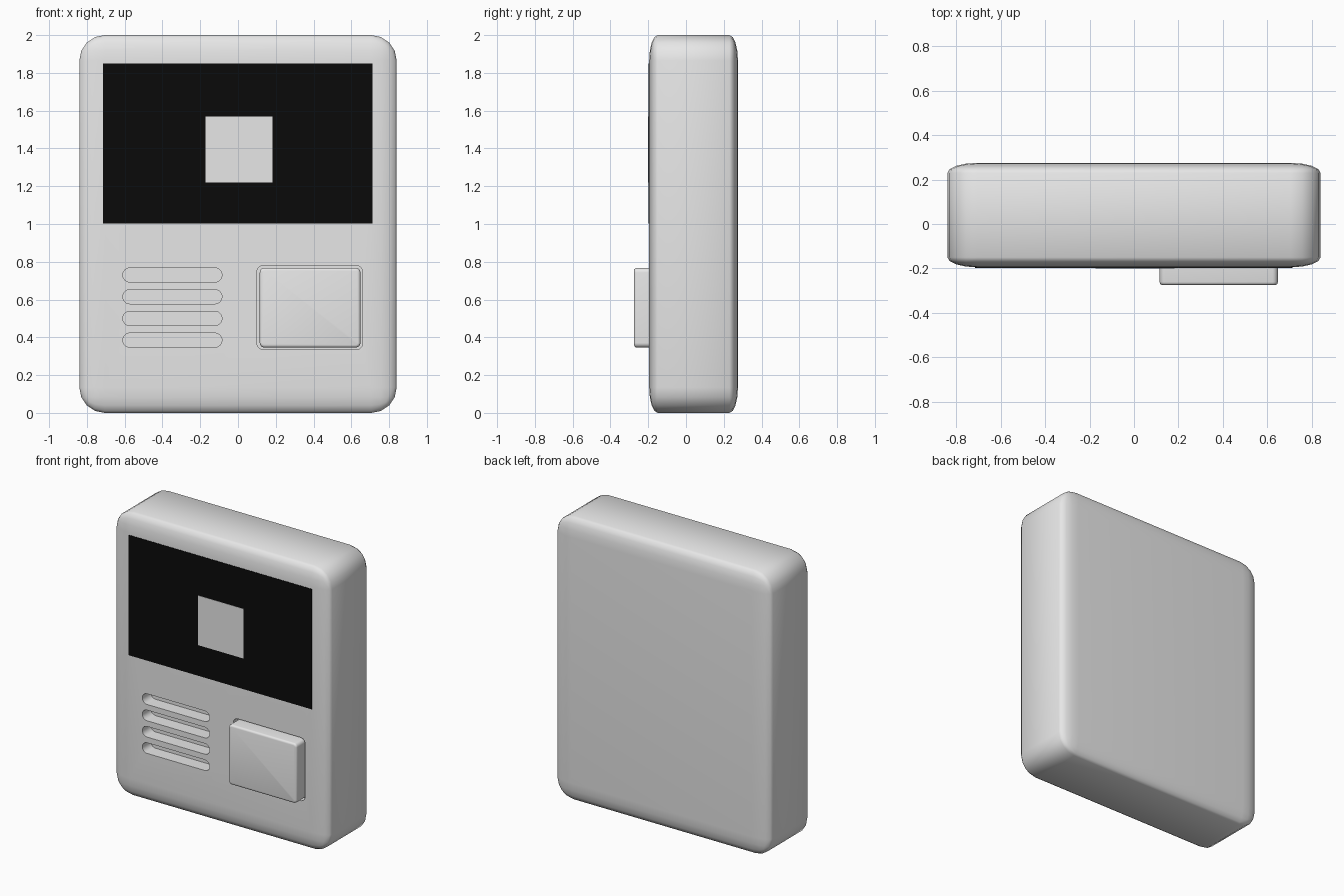
import bpy, bmesh, math
from mathutils import Matrix

if "Cube" in bpy.data.objects:
    bpy.data.objects.remove(bpy.data.objects["Cube"])


def material(name, rgb):
    m = bpy.data.materials.new(name)
    m.diffuse_color = (*rgb, 1.0)
    m.use_nodes = True
    m.node_tree.nodes["Principled BSDF"].inputs["Base Color"].default_value = m.diffuse_color
    return m


GREY = material("light_grey", (0.8, 0.8, 0.8))
BLACK = material("screen_black", (0.003, 0.003, 0.003))


def make_object(name, bm, mat):
    bmesh.ops.recalc_face_normals(bm, faces=bm.faces[:])
    mesh = bpy.data.meshes.new(name)
    bm.to_mesh(mesh)
    bm.free()
    mesh.materials.append(mat)
    ob = bpy.data.objects.new(name, mesh)
    bpy.context.collection.objects.link(ob)
    return ob


def smooth(ob, degrees):
    bpy.ops.object.select_all(action='DESELECT')
    ob.select_set(True)
    bpy.context.view_layer.objects.active = ob
    bpy.ops.object.shade_smooth_by_angle(angle=math.radians(degrees))


def slab(name, x0, x1, z0, z1, y0, y1, mat, r=0.0, seg=6, bevel=0.0):
    """Rectangle with optional rounded corners, extruded from y0 (front) to y1."""
    bm = bmesh.new()
    pts = []
    corners = [(x1 - r, z1 - r), (x0 + r, z1 - r), (x0 + r, z0 + r), (x1 - r, z0 + r)]
    for i, (cx, cz) in enumerate(corners):
        for k in range(seg + 1 if r else 1):
            a = math.pi / 2 * (i + k / seg)
            pts.append((cx + r * math.cos(a), y0, cz + r * math.sin(a)))
    face = bm.faces.new([bm.verts.new(p) for p in pts])
    ext = bmesh.ops.extrude_face_region(bm, geom=[face], use_keep_orig=True)
    for v in ext["geom"]:
        if isinstance(v, bmesh.types.BMVert):
            v.co.y = y1
    if bevel:
        bmesh.ops.bevel(bm, geom=list(face.edges), offset=bevel, segments=3,
                        profile=0.5, affect='EDGES')
    return make_object(name, bm, mat)


# Housing: bevelled box, squashed in depth so its rounding is shallow front to back
W, H, FRONT, BACK, R = 1.68, 2.0, -0.195, 0.275, 0.135
squash = 0.045 / R
bm = bmesh.new()
bmesh.ops.create_cube(bm, size=1)
bmesh.ops.scale(bm, vec=(W, (BACK - FRONT) / squash, H), verts=bm.verts[:])
bmesh.ops.bevel(bm, geom=bm.edges[:], offset=R, segments=4, profile=0.5, affect='EDGES')
bmesh.ops.scale(bm, vec=(1, squash, 1), verts=bm.verts[:])
bmesh.ops.transform(bm, matrix=Matrix.Translation((0, (FRONT + BACK) / 2, H / 2)),
                    verts=bm.verts[:])
housing = make_object("housing", bm, GREY)

# Recesses: four speaker slots and the button pocket
cutters = [slab("slot_cutter", -0.61, -0.085, z - 0.0375, z + 0.0375,
                -0.4, -0.1, GREY, r=0.0374)
           for z in (0.73, 0.615, 0.50, 0.385)]
cutters.append(slab("pocket_cutter", 0.10, 0.66, 0.335, 0.78, -0.4, -0.15, GREY, r=0.035))
for c in cutters:
    mod = housing.modifiers.new("cut", 'BOOLEAN')
    mod.operation = 'DIFFERENCE'
    mod.solver = 'EXACT'
    mod.object = c
depsgraph = bpy.context.evaluated_depsgraph_get()
housing.data = bpy.data.meshes.new_from_object(housing.evaluated_get(depsgraph))
housing.modifiers.clear()
for c in cutters:
    bpy.data.objects.remove(c)
smooth(housing, 60)

# Push button standing in its pocket
button = slab("push_button", 0.115, 0.648, 0.346, 0.768, -0.275, -0.149, GREY,
              r=0.025, bevel=0.014)
smooth(button, 40)

# Screen and the pale square at its centre
slab("screen", -0.715, 0.713, 1.003, 1.85, FRONT - 0.003, FRONT + 0.001, BLACK)
slab("screen_square", -0.173, 0.183, 1.22, 1.57, FRONT - 0.005, FRONT - 0.002, GREY)
